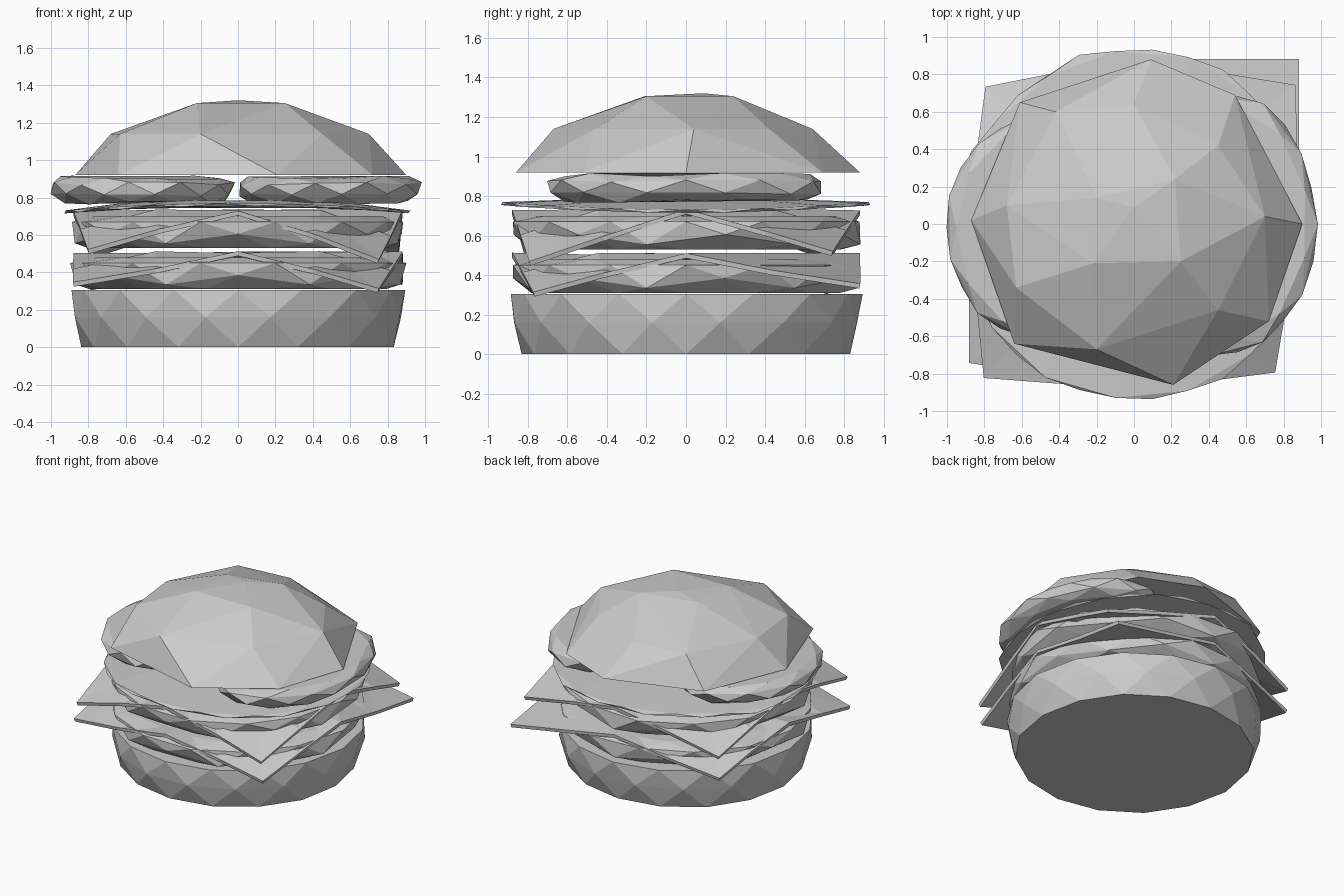
import bpy, bmesh, math, random

random.seed(4)
if "Cube" in bpy.data.objects:
    bpy.data.objects.remove(bpy.data.objects["Cube"], do_unlink=True)

grey = bpy.data.materials.new("light grey")
grey.use_nodes = True
GREY = (0.6, 0.6, 0.6, 1)
grey.diffuse_color = GREY
grey.node_tree.nodes["Principled BSDF"].inputs["Base Color"].default_value = GREY


def finish(bm, name):
    bmesh.ops.recalc_face_normals(bm, faces=bm.faces)
    mesh = bpy.data.meshes.new(name)
    bm.to_mesh(mesh)
    bm.free()
    mesh.materials.append(grey)
    obj = bpy.data.objects.new(name, mesh)
    bpy.context.collection.objects.link(obj)
    return obj


def disc(name, profile, sides, centre=(0, 0), scale=(1, 1), jitter=0.0, wave=None):
    """Faceted disc: stacked (radius, z) rings, every other ring turned half a step."""
    bm = bmesh.new()
    rings = []
    for k, (r, z) in enumerate(profile):
        ring = []
        for i in range(sides):
            a = math.tau * (i + 0.5 * (k % 2)) / sides
            rr = r * (1 + random.uniform(-jitter, jitter))
            dz = wave(a, i, k) if wave else 0
            ring.append(bm.verts.new((centre[0] + rr * scale[0] * math.cos(a),
                                      centre[1] + rr * scale[1] * math.sin(a), z + dz)))
        rings.append(ring)
    for k in range(len(rings) - 1):
        lo, hi = rings[k], rings[k + 1]
        for i in range(sides):
            j = (i + 1) % sides
            if k % 2 == 0:
                bm.faces.new((lo[i], lo[j], hi[i]))
                bm.faces.new((lo[j], hi[j], hi[i]))
            else:
                bm.faces.new((lo[i], hi[j], hi[i]))
                bm.faces.new((lo[i], lo[j], hi[j]))
    bm.faces.new(rings[0])
    bm.faces.new(rings[-1])
    return finish(bm, name)


# Bottom bun
disc("bottom_bun", [(0.835, 0), (0.885, 0.16), (0.89, 0.305)], 16, jitter=0.006)


# Patties, with an uneven lower edge
def ragged(a, i, k):
    return 0.025 * (-1) ** i if k == 1 else 0


for name, z in (("lower_patty", 0.31), ("upper_patty", 0.53)):
    disc(name, [(0.8, z), (0.885, z + 0.05), (0.89, z + 0.14), (0.78, z + 0.17)], 14,
         jitter=0.015, wave=ragged)


# Cheese slices: square sheets whose corners hang down
def cheese(name, z, corners, steps=4):
    bm = bmesh.new()
    bmesh.ops.create_grid(bm, x_segments=steps, y_segments=steps, size=1)
    for v in bm.verts:
        u, w = v.co.x, v.co.y
        x, y, cz = corners[(u > 0) + 2 * (w > 0)]
        corner = max(0, abs(u) + abs(w) - 1)
        v.co.x = u * (0.88 + (abs(x) - 0.88) * corner)
        v.co.y = w * (0.88 + (abs(y) - 0.88) * corner)
        v.co.z = z + (cz - z) * corner + random.uniform(-0.006, 0.006)
    bmesh.ops.triangulate(bm, faces=bm.faces)
    obj = finish(bm, name)
    mod = obj.modifiers.new("thickness", "SOLIDIFY")
    mod.thickness = 0.025
    mod.offset = 0


cheese("lower_cheese", 0.495, [(-0.88, -0.74, 0.33), (0.75, -0.77, 0.30),
                               (-0.79, 0.72, 0.31), (0.88, 0.88, 0.34)])
cheese("upper_cheese", 0.72, [(-0.8, -0.82, 0.51), (0.75, -0.79, 0.46),
                              (-0.79, 0.73, 0.48), (0.86, 0.74, 0.51)])

# Lettuce leaf, higher at front and back than at the sides
disc("lettuce", [(0.55, 0.745), (0.94, 0.735), (0.93, 0.75), (0.5, 0.785)], 15, jitter=0.02,
     wave=lambda a, i, k: -0.02 * math.cos(2 * a) if k in (1, 2) else 0)

# Tomato slices side by side
for name, x, y, depth in (("right_tomato", -0.515, -0.02, 0.6), ("left_tomato", 0.485, 0.0, 0.7)):
    disc(name, [(0.88, 0.775), (0.99, 0.815), (1.0, 0.875), (0.9, 0.91)], 11,
         centre=(x, y), scale=(0.49, depth), jitter=0.02,
         wave=lambda a, i, k: random.uniform(-0.012, 0.008))

# Top bun: a faceted dome wrapped round its rim, shoulder and crown points
rim = [(-0.87, 0.02), (-0.61, 0.65), (0.09, 0.88), (0.54, 0.69),
       (0.9, 0), (0.72, -0.52), (0.21, -0.86), (-0.64, -0.64)]
shoulder = [(-0.68, 0.1), (-0.42, 0.6), (0, 0.64), (0.45, 0.42),
            (0.7, 0.04), (0.45, -0.46), (-0.2, -0.67), (-0.63, -0.34)]
crown = [(-0.22, -0.21), (0.25, -0.2), (0.22, 0.24), (-0.2, 0.14)]
bm = bmesh.new()
for points, z in ((rim, 0.92), (shoulder, 1.14), (crown, 1.305), ([(0, 0.09)], 1.32)):
    for x, y in points:
        bm.verts.new((x, y, z))
bmesh.ops.convex_hull(bm, input=bm.verts)
bmesh.ops.dissolve_limit(bm, angle_limit=0.02, verts=bm.verts, edges=bm.edges)
finish(bm, "top_bun")
